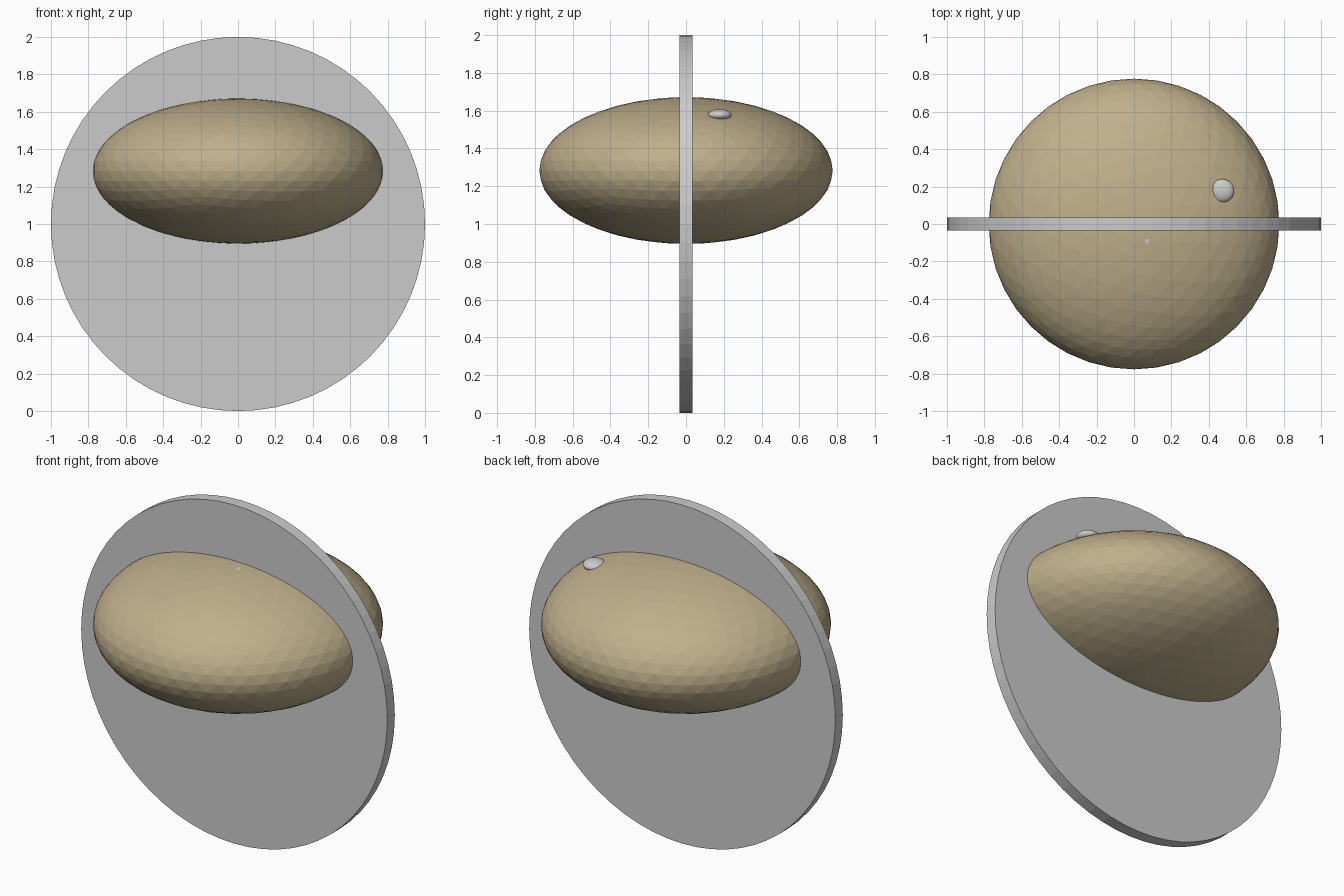
import bpy
import math

if "Cube" in bpy.data.objects:
    bpy.data.objects.remove(bpy.data.objects["Cube"])


def material(name, rgb):
    m = bpy.data.materials.new(name)
    m.diffuse_color = (*rgb, 1)
    m.use_nodes = True
    m.node_tree.nodes["Principled BSDF"].inputs["Base Color"].default_value = m.diffuse_color
    return m


def ico(name, loc, radius, squash, subdivisions, mat=None):
    """Faceted ball flattened vertically."""
    bpy.ops.mesh.primitive_ico_sphere_add(subdivisions=subdivisions, radius=radius, location=loc)
    ob = bpy.context.object
    ob.name = name
    ob.scale = (1, 1, squash)
    if mat:
        ob.data.materials.append(mat)
    return ob


tan = material("tan", (0.52, 0.43, 0.26))

# Upright thin disc
bpy.ops.mesh.primitive_cylinder_add(vertices=64, radius=1, depth=0.07,
                                    location=(0, 0, 1), rotation=(math.pi / 2, 0, 0))
bpy.context.object.name = "disc"

# Flattened faceted body passing through the disc
ico("body", (0, 0, 1.283), 0.777, 0.5, 4, tan)

# Small grey studs: one half sunk in the surface, one barely breaking it
ico("stud", (0.473, 0.178, 1.577), 0.0625, 0.5, 4)
ico("buried_stud", (0.064, -0.085, 1.636), 0.0625, 0.5, 4)
